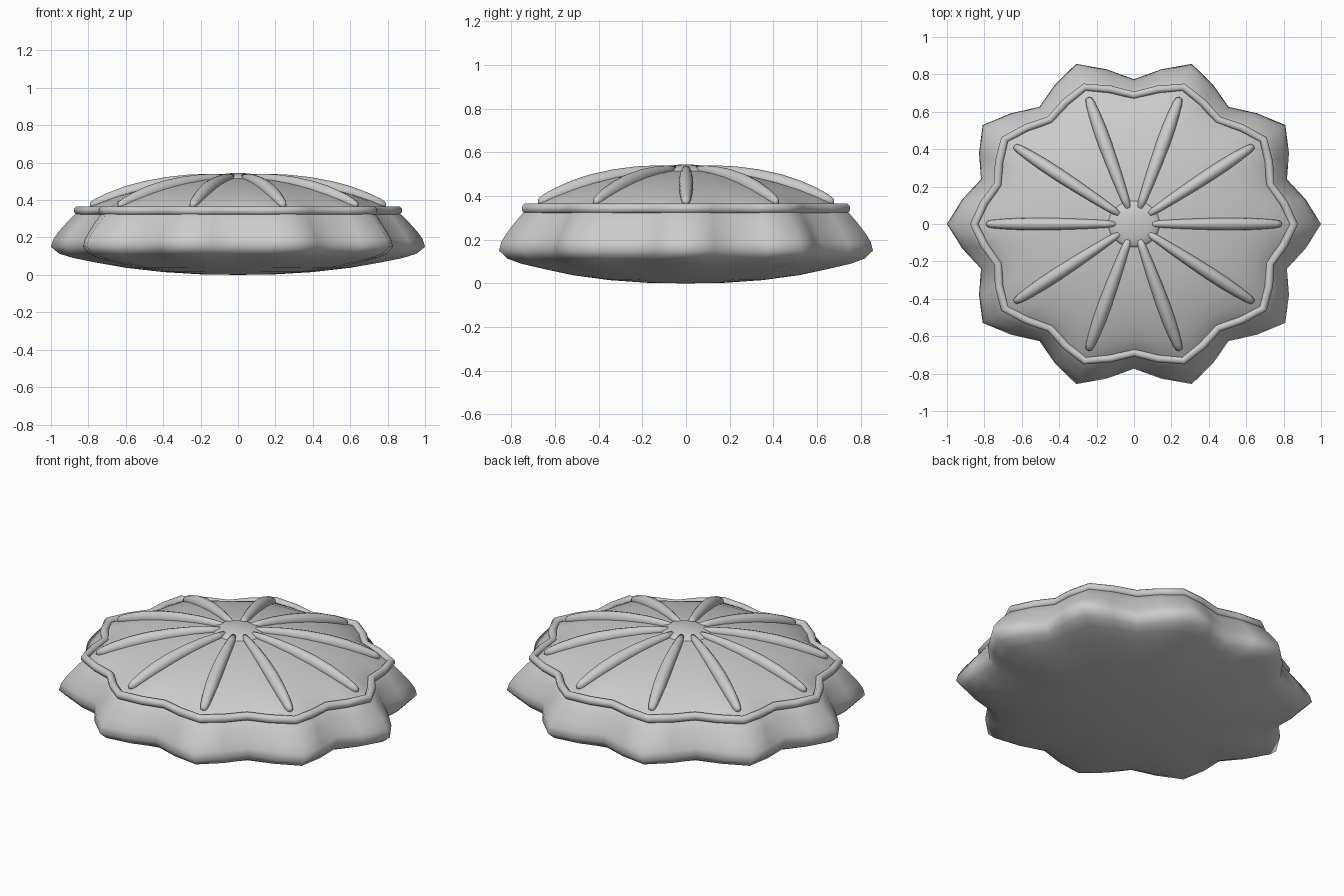
import bpy, bmesh
from math import sin, cos, pi, radians
from mathutils import Vector

if "Cube" in bpy.data.objects:
    bpy.data.objects.remove(bpy.data.objects["Cube"])

LOBES, SEG, YS = 10, 40, 0.9


def finish(bm, name, angle=75):
    bmesh.ops.scale(bm, vec=(1, YS, 1), verts=bm.verts)
    bmesh.ops.recalc_face_normals(bm, faces=bm.faces)
    me = bpy.data.meshes.new(name)
    bm.to_mesh(me)
    bm.free()
    ob = bpy.data.objects.new(name, me)
    bpy.context.collection.objects.link(ob)
    bpy.ops.object.select_all(action='DESELECT')
    ob.select_set(True)
    bpy.context.view_layer.objects.active = ob
    bpy.ops.object.shade_smooth_by_angle(angle=radians(angle))
    return ob


def skin(bm, rows, loop=False, caps=None):
    """Bridge closed rings of points; caps are optional end points."""
    vs = [[bm.verts.new(p) for p in row] for row in rows]
    n = len(vs[0])
    pairs = list(zip(vs, vs[1:])) + ([(vs[-1], vs[0])] if loop else [])
    for a, b in pairs:
        for i in range(n):
            j = (i + 1) % n
            bm.faces.new((a[i], a[j], b[j], b[i]))
    if caps:
        for row, p in ((vs[0], caps[0]), (vs[-1], caps[1])):
            if p is None:
                continue
            c = bm.verts.new(p)
            for i in range(n):
                bm.faces.new((row[i], row[(i + 1) % n], c))


def lobed(r, amp, z):
    """Scalloped ring of points."""
    out = []
    for i in range(SEG):
        a = 2 * pi * i / SEG
        k = r + amp * cos(LOBES * a)
        out.append(Vector((k * cos(a), k * sin(a), z)))
    return out


def dome_z(r):
    return 0.33 + 0.19 * max(0, 1 - (r / 0.86) ** 2) ** 0.9


# scalloped base: tip radius, lobe amplitude, height
profile = [(0.2, 0, 0.003), (0.4, 0.005, 0.015), (0.6, 0.015, 0.038),
           (0.76, 0.03, 0.066), (0.88, 0.046, 0.09), (0.955, 0.06, 0.113),
           (1.0, 0.07, 0.15), (0.988, 0.069, 0.19), (0.96, 0.065, 0.23),
           (0.915, 0.056, 0.28), (0.875, 0.048, 0.32), (0.85, 0.045, 0.335)]
bm = bmesh.new()
skin(bm, [lobed(t - m, m, z) for t, m, z in profile], caps=((0, 0, 0), None))
finish(bm, "scalloped_base")

# domed top
bm = bmesh.new()
radii = [0.855, 0.8, 0.72, 0.62, 0.5, 0.38, 0.25, 0.12]
skin(bm, [lobed(r - 0.045 * (r / 0.855) ** 6, 0.045 * (r / 0.855) ** 6, dome_z(r))
          for r in radii], caps=(None, (0, 0, 0.52)))
finish(bm, "domed_top")

# rim tube following the scallops
path = lobed(0.81, 0.045, 0.343)
rows = []
for i, p in enumerate(path):
    t = (path[(i + 1) % SEG] - path[i - 1]).normalized()
    out = Vector((t.y, -t.x, 0))
    rows.append([p + 0.0238 * (cos(a) * out + Vector((0, 0, sin(a))))
                 for a in (pi / 8 + pi / 4 * k for k in range(8))])
bm = bmesh.new()
skin(bm, rows, loop=True)
finish(bm, "rim_tube")

# radial ribs: spindles lying on the dome
stations = [(0.10, 0.018), (0.16, 0.023), (0.26, 0.029), (0.38, 0.034), (0.5, 0.037),
            (0.6, 0.036), (0.69, 0.031), (0.755, 0.025), (0.782, 0.018)]
for n in range(LOBES):
    a = 2 * pi * n / LOBES
    d, side = Vector((cos(a), sin(a), 0)), Vector((-sin(a), cos(a), 0))
    rows = []
    for r, w in stations:
        slope = (dome_z(r + 0.01) - dome_z(r - 0.01)) / 0.02
        up = Vector((-slope * d.x, -slope * d.y, 1)).normalized()
        c = d * r + Vector((0, 0, dome_z(r) + 0.003))
        rows.append([c + w * (cos(k * pi / 6) * side + sin(k * pi / 6) * up)
                     for k in range(12)])
    caps = [d * r + Vector((0, 0, dome_z(r) + 0.003)) for r in (0.095, 0.793)]
    bm = bmesh.new()
    skin(bm, rows, caps=caps)
    finish(bm, f"rib_{n + 1}")

# centre button
bm = bmesh.new()
bmesh.ops.create_uvsphere(bm, u_segments=32, v_segments=16, radius=1)
bmesh.ops.scale(bm, vec=(0.14, 0.14, 0.035), verts=bm.verts)
bmesh.ops.translate(bm, vec=(0, 0, 0.51), verts=bm.verts)
finish(bm, "centre_button")
